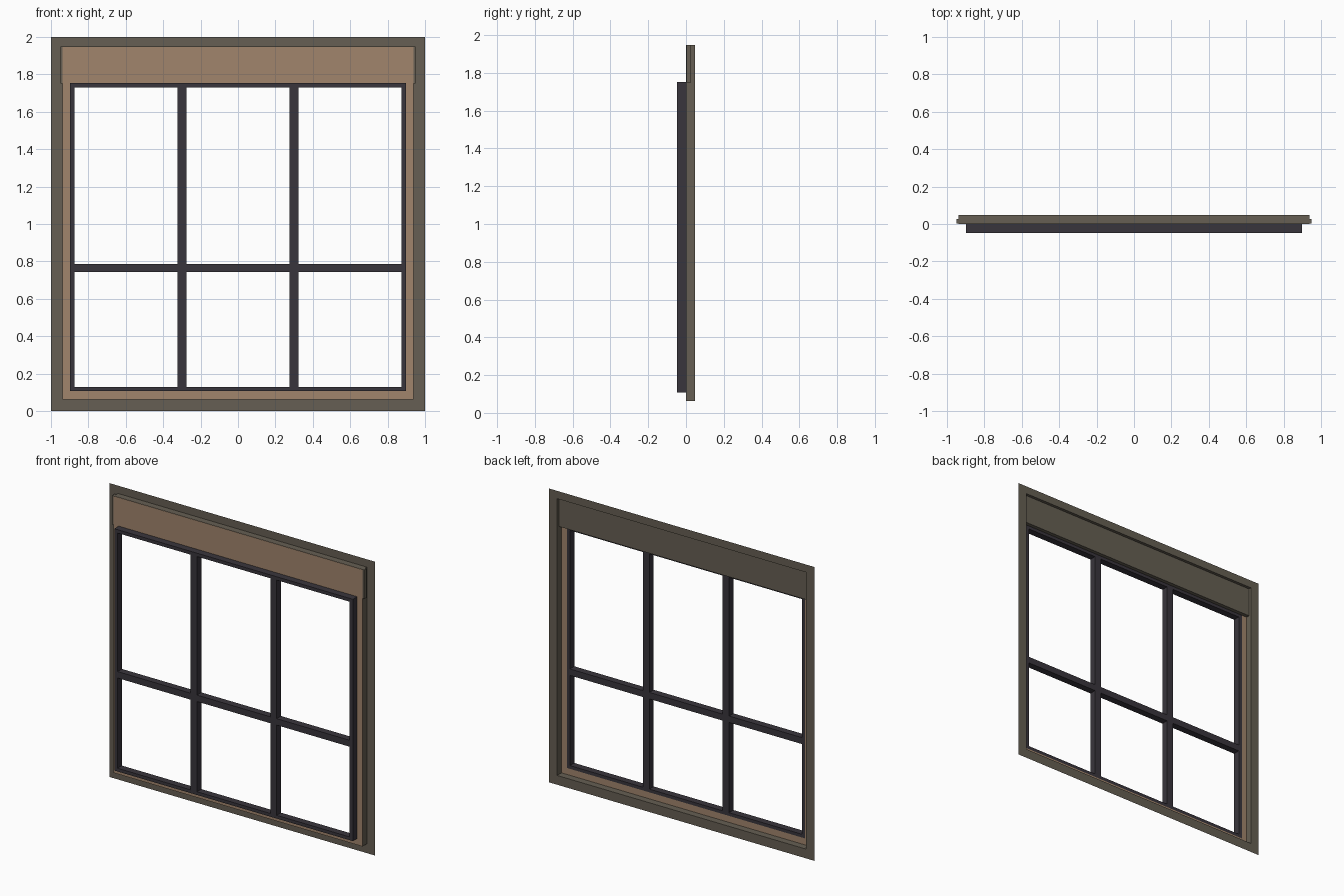
import bpy, bmesh

if "Cube" in bpy.data.objects:
    bpy.data.objects.remove(bpy.data.objects["Cube"])


def material(name, r, g, b):
    """Flat colour from sRGB bytes, stored as linear values."""
    def lin(c):
        c /= 255
        return c / 12.92 if c <= 0.04045 else ((c + 0.055) / 1.055) ** 2.4
    m = bpy.data.materials.new(name)
    m.diffuse_color = (lin(r), lin(g), lin(b), 1)
    m.use_nodes = True
    m.node_tree.nodes["Principled BSDF"].inputs["Base Color"].default_value = m.diffuse_color
    return m


GREY = material("grey_brown", 102, 95, 83)
TAN = material("tan_wood", 161, 133, 108)
DARK = material("dark_metal", 57, 53, 60)


def finish(name, bm, mat, closed):
    if closed:
        bmesh.ops.recalc_face_normals(bm, faces=bm.faces)
    me = bpy.data.meshes.new(name)
    bm.to_mesh(me)
    bm.free()
    me.materials.append(mat)
    ob = bpy.data.objects.new(name, me)
    bpy.context.collection.objects.link(ob)
    return ob


def lattice(name, xs, zs, y, depth, mat, face_back=False):
    """Front-facing plate on grid lines; cells odd in both directions stay open."""
    bm = bmesh.new()
    v = [[bm.verts.new((x, y, z)) for z in zs] for x in xs]
    for i in range(len(xs) - 1):
        for j in range(len(zs) - 1):
            if i % 2 and j % 2:
                continue
            bm.faces.new((v[i][j], v[i + 1][j], v[i + 1][j + 1], v[i][j + 1]))
    if depth:
        geo = bmesh.ops.extrude_face_region(bm, geom=bm.faces[:], use_keep_orig=True)["geom"]
        bmesh.ops.translate(bm, vec=(0, depth, 0),
                            verts=[g for g in geo if isinstance(g, bmesh.types.BMVert)])
    loose = [w for w in bm.verts if not w.link_faces]
    bmesh.ops.delete(bm, geom=loose, context='VERTS')
    return finish(name, bm, mat, bool(depth))


D = 0.047                       # half of the total depth
HX, HZ0, HZ1 = 0.937, 0.063, 1.947   # opening in the wall flange

# Flat flange at the back, around the opening
lattice("wall_flange", [-1, -HX, HX, 1], [0, HZ0, HZ1, 2], D, 0, GREY)

# Thin reveal walls joining the flange to the tan front board
bm = bmesh.new()
corners = [(-HX, HZ0), (HX, HZ0), (HX, HZ1), (-HX, HZ1)]
for k in range(4):
    (xa, za), (xb, zb) = corners[k], corners[(k + 1) % 4]
    bm.faces.new([bm.verts.new(p) for p in
                  ((xa, 0, za), (xa, D, za), (xb, D, zb), (xb, 0, zb))])
bmesh.ops.remove_doubles(bm, verts=bm.verts, dist=1e-5)
finish("reveal", bm, GREY, False)

# Tan board surrounding the window
lattice("front_board", [-HX, -0.898, 0.898, HX], [HZ0, 0.107, 1.753, HZ1], 0, 0, TAN)

# Dark window frame with two mullions and one cross rail
lattice("window_frame",
        [-0.898, -0.874, -0.324, -0.276, 0.276, 0.324, 0.874, 0.898],
        [0.107, 0.129, 0.743, 0.787, 1.73, 1.753], -D, D, DARK)

# Shutter box behind the top of the board
lattice("shutter_box", [-0.949, 0.949], [1.75, 1.948], 0.002, 0.025, GREY)
